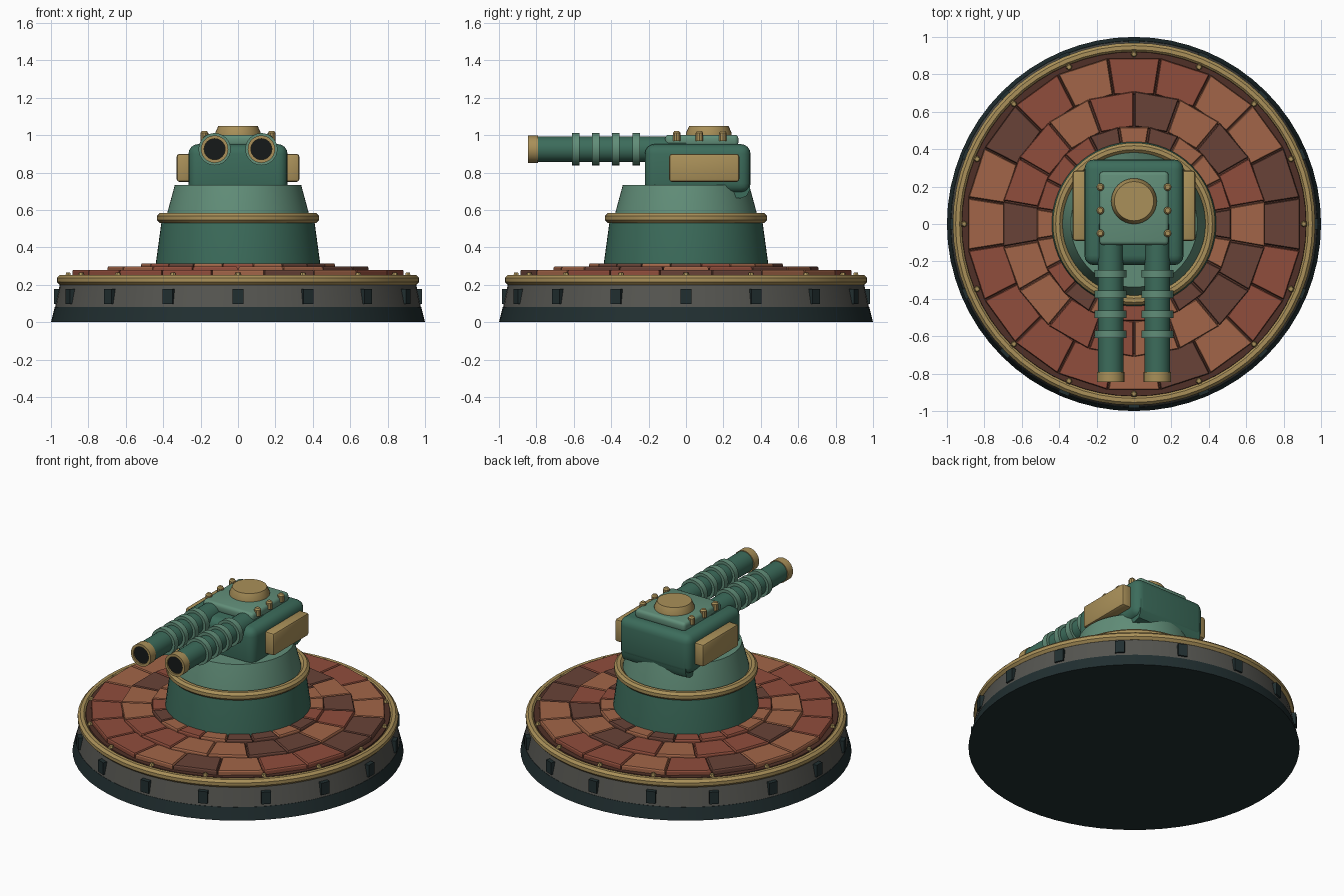
import bpy, bmesh, math, random
from mathutils import Matrix, Vector

if "Cube" in bpy.data.objects:
    bpy.data.objects.remove(bpy.data.objects["Cube"])

random.seed(4)


def mat(name, rgb):
    m = bpy.data.materials.new(name)
    m.diffuse_color = (*rgb, 1)
    m.use_nodes = True
    m.node_tree.nodes["Principled BSDF"].inputs["Base Color"].default_value = m.diffuse_color
    return m


GOLD = mat("brass", (0.40, 0.28, 0.10))
GREEN = mat("dark_green", (0.045, 0.15, 0.105))
LIGHT = mat("light_green", (0.12, 0.27, 0.19))
STONE = mat("grey_stone", (0.09, 0.09, 0.08))
DARK = mat("dark_metal", (0.015, 0.028, 0.03))
BLACK = mat("black", (0.008, 0.01, 0.01))
GROUT = mat("grout", (0.08, 0.03, 0.02))
BRICKS = [mat("brick_red", (0.28, 0.075, 0.045)),
          mat("brick_orange", (0.36, 0.13, 0.065)),
          mat("brick_brown", (0.14, 0.055, 0.038))]


def finish(name, bm, mats, smooth=True):
    bmesh.ops.recalc_face_normals(bm, faces=bm.faces)
    me = bpy.data.meshes.new(name)
    bm.to_mesh(me)
    bm.free()
    for m in mats:
        me.materials.append(m)
    ob = bpy.data.objects.new(name, me)
    bpy.context.collection.objects.link(ob)
    if smooth:
        bpy.ops.object.select_all(action='DESELECT')
        ob.select_set(True)
        bpy.context.view_layer.objects.active = ob
        bpy.ops.object.shade_smooth_by_angle(angle=math.radians(35))
    return ob


def lathe(name, profile, m, segs=64, matrix=Matrix(), closed=False):
    """Spin (radius, height) points about z; open profiles are capped."""
    bm = bmesh.new()
    rings = []
    for r, z in profile:
        rings.append([bm.verts.new((r * math.cos(2 * math.pi * i / segs),
                                    r * math.sin(2 * math.pi * i / segs), z)) for i in range(segs)])
    pairs = list(zip(rings, rings[1:]))
    if closed:
        pairs.append((rings[-1], rings[0]))
    else:
        bm.faces.new(rings[0])
        bm.faces.new(rings[-1])
    for a, b in pairs:
        for i in range(segs):
            j = (i + 1) % segs
            bm.faces.new((a[i], a[j], b[j], b[i]))
    bm.transform(matrix)
    return finish(name, bm, [m])


def ring(name, major, minor, z, m):
    pts = [(major + minor * math.cos(math.pi * k / 4 + math.pi / 8),
            z + minor * math.sin(math.pi * k / 4 + math.pi / 8)) for k in range(8)]
    lathe(name, pts, m, closed=True)


def box(name, lo, hi, m, bevel=0.0, segs=3):
    bm = bmesh.new()
    lo, hi = Vector(lo), Vector(hi)
    bmesh.ops.create_cube(bm, size=1, matrix=Matrix.Translation((lo + hi) / 2)
                          @ Matrix.Diagonal((*(hi - lo), 1)))
    if bevel:
        bmesh.ops.bevel(bm, geom=bm.edges[:], offset=bevel, segments=segs,
                        profile=0.5, affect='EDGES')
    return finish(name, bm, [m])


def tile_ring(name, r0, r1, top, count, phase):
    """Ring of separate wedge bricks with slightly tapered tops."""
    bm = bmesh.new()
    step = 2 * math.pi / count
    for i in range(count):
        mid = math.pi / 2 + (i + phase) * step
        layers = []
        for z, inset in ((0.235, 0.001), (top - 0.008, 0.001), (top, 0.006)):
            vs = []
            for r, s in ((r0 + inset, -1), (r1 - inset, -1), (r1 - inset, 1), (r0 + inset, 1)):
                a = mid + s * (step / 2 - (inset + 0.002) / r)
                vs.append(bm.verts.new((r * math.cos(a), r * math.sin(a), z)))
            layers.append(vs)
        faces = [bm.faces.new(layers[0]), bm.faces.new(layers[2])]
        for a, b in zip(layers, layers[1:]):
            faces += [bm.faces.new((a[k], a[k - 1], b[k - 1], b[k])) for k in range(4)]
        c = random.randrange(3)
        for f in faces:
            f.material_index = c
    finish(name, bm, BRICKS, smooth=False)


# Round platform
lathe("base_foot", [(1.0, 0), (0.98, 0.08)], DARK)
lathe("base_wall", [(0.978, 0.08), (0.952, 0.205)], STONE)
lathe("tile_bed", [(0.93, 0.20), (0.92, 0.25)], GROUT)
ring("base_rim", 0.943, 0.028, 0.226, GOLD)

# Lugs around the wall and studs inside the rim
lugs, studs = bmesh.new(), bmesh.new()
for i in range(16):
    rot = Matrix.Rotation(i * math.pi / 8, 4, 'Z')
    r = bmesh.ops.create_cube(lugs, size=1, matrix=rot @ Matrix.Translation((0.955, 0, 0.137))
                              @ Matrix.Diagonal((0.06, 0.058, 0.08, 1)))
    bmesh.ops.create_cone(studs, cap_ends=True, segments=6, radius1=0.022, radius2=0.012,
                          depth=0.03, matrix=rot @ Matrix.Translation((0.908, 0, 0.25)))
finish("base_lugs", lugs, [DARK], smooth=False)
finish("rim_studs", studs, [GOLD], smooth=False)

# Three stepped rings of bricks
tile_ring("outer_bricks", 0.70, 0.897, 0.28, 20, 0)
tile_ring("middle_bricks", 0.52, 0.71, 0.297, 18, 0.5)
tile_ring("inner_bricks", 0.40, 0.525, 0.315, 20, 0)

# Turret pedestal
lathe("pedestal_lower", [(0.442, 0.25), (0.44, 0.31), (0.408, 0.545)], GREEN)
ring("pedestal_ring", 0.408, 0.028, 0.557, GOLD)
lathe("pedestal_upper", [(0.385, 0.54), (0.378, 0.585), (0.338, 0.733)], LIGHT)

# Gun housing
box("housing", (-0.265, -0.22, 0.69), (0.265, 0.345, 0.952), GREEN, 0.052, 4)
bm = bmesh.new()
side = [(0.17, 0.71), (0.20, 0.80), (0.342, 0.80), (0.342, 0.71),
        (0.325, 0.675), (0.29, 0.662), (0.25, 0.668)]
f = bm.faces.new([bm.verts.new((-0.235, y, z)) for y, z in side])
ext = bmesh.ops.extrude_face_region(bm, geom=[f])
bmesh.ops.translate(bm, vec=(0.47, 0, 0),
                    verts=[v for v in ext["geom"] if isinstance(v, bmesh.types.BMVert)])
finish("rear_counterweight", bm, [GREEN])

box("roof_plate", (-0.185, -0.112, 0.94), (0.185, 0.28, 1.002), LIGHT, 0.02)
lathe("roof_hatch", [(0.122, 0.99), (0.122, 1.012), (0.105, 1.05)], GOLD, 32,
      Matrix.Translation((0, 0.122, 0)))

for s, tag in ((-1, "left"), (1, "right")):
    # Side panel and roof rivets
    xs = sorted((s * 0.245, s * 0.328))
    box(tag + "_panel", (xs[0], -0.09, 0.75), (xs[1], 0.285, 0.9), GOLD, 0.015, 2)
    for k, y in enumerate((-0.05, 0.072, 0.197)):
        lathe(f"{tag}_rivet_{k}", [(0.021, 0.97), (0.021, 1.012), (0.013, 1.022)], GOLD, 10,
              Matrix.Translation((s * 0.18, y, 0)))
    # Barrel, local z runs forward along -y
    aim = Matrix.Translation((s * 0.125, 0, 0.925)) @ Matrix.Rotation(math.pi / 2, 4, 'X')
    lathe(tag + "_barrel", [(0.068, 0.0), (0.068, 0.80)], GREEN, 32, aim)
    for k, d in enumerate((0.265, 0.375, 0.482, 0.59)):
        lathe(f"{tag}_barrel_band_{k}", [(0.086, d - 0.02), (0.086, d + 0.02)], LIGHT, 32, aim)
    lathe(tag + "_muzzle", [(0.073, 0.79), (0.073, 0.845), (0.056, 0.845), (0.056, 0.79)],
          GOLD, 32, aim, closed=True)
    lathe(tag + "_bore", [(0.057, 0.79), (0.057, 0.835)], BLACK, 32, aim)
